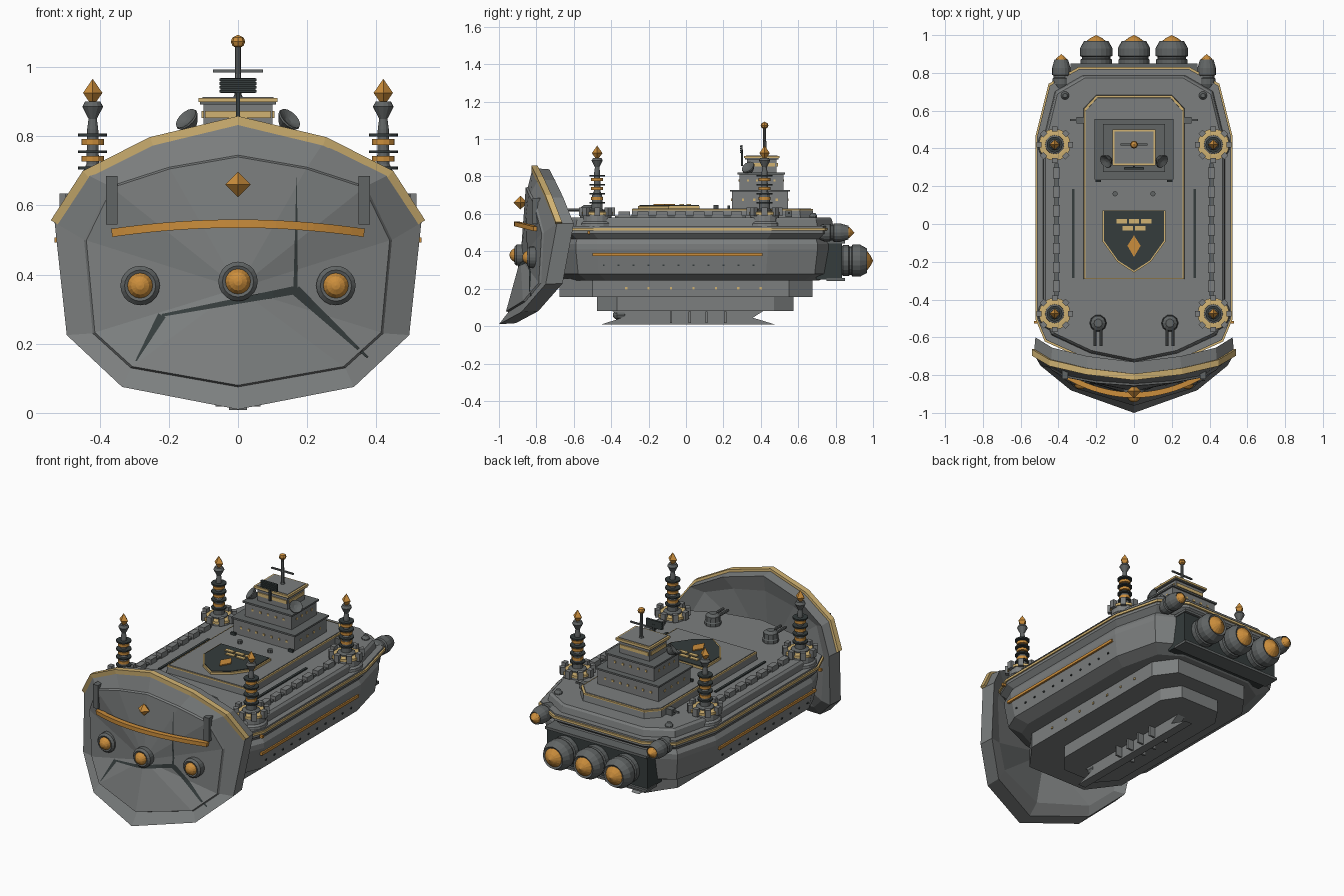
import bpy, bmesh, math
from mathutils import Vector, Matrix
from mathutils.bvhtree import BVHTree

if "Cube" in bpy.data.objects:
    bpy.data.objects.remove(bpy.data.objects["Cube"])

def material(name, rgb):
    m = bpy.data.materials.new(name)
    m.diffuse_color = (*rgb, 1)
    m.use_nodes = True
    m.node_tree.nodes["Principled BSDF"].inputs["Base Color"].default_value = m.diffuse_color
    return m

GREY = material("hull grey", (0.20, 0.21, 0.21))
MID = material("fitting grey", (0.12, 0.13, 0.13))
DARK = material("dark slate", (0.035, 0.045, 0.045))
GOLD = material("orange gold", (0.60, 0.27, 0.045))
PALE = material("pale gold", (0.64, 0.45, 0.17))

def finish(name, bm, mat):
    bmesh.ops.recalc_face_normals(bm, faces=bm.faces)
    me = bpy.data.meshes.new(name)
    bm.to_mesh(me)
    bm.free()
    me.materials.append(mat)
    ob = bpy.data.objects.new(name, me)
    bpy.context.collection.objects.link(ob)
    return ob

def loft(bm, rings):
    vs = [[bm.verts.new(p) for p in r] for r in rings]
    n = len(vs[0])
    for a, b in zip(vs, vs[1:]):
        for i in range(n):
            bm.faces.new((a[i], a[(i + 1) % n], b[(i + 1) % n], b[i]))
    bm.faces.new(vs[0][::-1])
    bm.faces.new(vs[-1])

def mirror(half):
    """Close a half outline (x >= 0) that may start or end on x = 0."""
    return half + [(-p[0], *p[1:]) for p in reversed(half) if p[0] > 0]

def slab(name, half, levels, mat):
    """Stack of scaled copies of a plan outline: levels are (z, x scale, y scale)."""
    bm = bmesh.new()
    loft(bm, [[(x * sx, y * sy, z) for x, y in mirror(half)] for z, sx, sy in levels])
    return finish(name, bm, mat)

def lathe(name, prof, n, locs, mat, along_y=False):
    """Turned profile of (radius, height), copied to every location."""
    bm = bmesh.new()
    for c in locs:
        rings = []
        for r, t in prof:
            r = max(r, 0.0005)
            ring = [(r * math.cos(a), r * math.sin(a)) for a in (2 * math.pi * i / n for i in range(n))]
            rings.append([Vector(c) + Vector((u, t, v) if along_y else (u, v, t)) for u, v in ring])
        loft(bm, rings)
    return finish(name, bm, mat)

def boxes(name, items, mat):
    """items: (centre, size, optional rotation about z)."""
    bm = bmesh.new()
    for c, s, *rot in items:
        m = Matrix.Translation(c) @ Matrix.Rotation(rot[0] if rot else 0, 4, 'Z') @ Matrix.Diagonal((*s, 1))
        bmesh.ops.create_cube(bm, size=1, matrix=m)
    return finish(name, bm, mat)

def both(items):
    return items + [((-c[0], c[1], c[2]), s, *[-a for a in r]) for c, s, *r in items]

def strip(name, pts, w, d, mat):
    """Square-section strip along points; w is height in the x-z plane, d depth in y."""
    bm = bmesh.new()
    pts = [Vector(p) for p in pts]
    rings = []
    for i, p in enumerate(pts):
        t = pts[min(i + 1, len(pts) - 1)] - pts[max(i - 1, 0)]
        side = Vector((-t.z, 0, t.x)).normalized() * w / 2
        dy = Vector((0, d / 2, 0))
        rings.append([p + side + dy, p + side - dy, p - side - dy, p - side + dy])
    loft(bm, rings)
    return finish(name, bm, mat)

# Curved bow shield: rim, inset plate ring, raised plate and solid back
rim = mirror([(0, .845, -.82), (.25, .785, -.79), (.44, .69, -.745), (.53, .55, -.69),
              (.495, .225, -.75), (.335, .075, -.88), (0, .01, -1.0)])
inner = mirror([(0, .745, -.845), (.2, .71, -.83), (.37, .655, -.80), (.445, .5, -.76),
                (.42, .23, -.775), (.31, .13, -.86), (0, .075, -.95)])
def shift(ring, s, dy):
    return [(x * s, y + dy, .4 + (z - .4) * s) for x, z, y in ring]
bm = bmesh.new()
rings = [shift(inner, 1, .10), shift(rim, .985, .09), shift(rim, 1, 0), shift(inner, 1, 0), shift(inner, .985, -.012)]
vs = [[bm.verts.new(p) for p in r] for r in rings]
for a, b in zip(vs, vs[1:]):
    for i in range(len(a)):
        j = (i + 1) % len(a)
        bm.faces.new((a[i], a[j], b[j], b[i]))
for ring, y in ((vs[0], -.78), (vs[-1], -.885)):
    c = bm.verts.new((0, y, .36))
    for i in range(len(ring)):
        bm.faces.new((ring[i], ring[(i + 1) % len(ring)], c))
bow = finish("bow_shield", bm, GREY)
tree = BVHTree.FromPolygons([v.co for v in bow.data.vertices], [p.vertices for p in bow.data.polygons])
def on_bow(x, z, off=0.0):
    hit = tree.ray_cast(Vector((x, -2, z)), Vector((0, 1, 0)))[0]
    return (x, hit.y - off, z)

top = sorted([p for p in rim if p[1] > .5])
strip("bow_gold_rim", [(x, y + .01, z) for x, z, y in top], .026, .034, PALE)
strip("bow_gold_bar", [(x, -.905 + .78 * x * x, .547 - .2 * x * x) for x in [i * .073 / 2 for i in range(-10, 11)]],
      .024, .03, GOLD)
# Dark seams in the shield, tapering to points
for k, (a, b, w0, w1) in enumerate([((.17, .68), (.166, .35), .002, .012), ((.166, .355), (-.22, .282), .024, .008),
                                    ((.166, .355), (.375, .16), .03, .006), ((-.22, .282), (-.295, .15), .024, .004)]):
    bm = bmesh.new()
    A, B = Vector(a), Vector(b)
    nrm = Vector((A.y - B.y, B.x - A.x)).normalized()
    rows = []
    for i in range(13):
        t = i / 12
        p, h = A.lerp(B, t), nrm * (w0 + (w1 - w0) * t) / 2
        rows.append([bm.verts.new(on_bow(*q, .004)) for q in (p + h, p - h)])
    for r, s in zip(rows, rows[1:]):
        bm.faces.new((r[0], r[1], s[1], s[0]))
    finish(f"bow_seam_{k}", bm, DARK)
# Bow lamps, brackets and diamond
lamps = [on_bow(x, z) for x, z in ((0, .38), (.283, .368), (-.283, .368))]
lathe("bow_lamp_rings", [(.057, .03), (.057, -.022), (.045, -.034), (.036, -.03)], 20, lamps, MID, True)
lathe("bow_lamps", [(.038, -.01), (.036, -.035), (.026, -.05), (.012, -.058), (0, -.06)], 16, lamps, GOLD, True)
boxes("bow_brackets", both([((.365, -.79, .615), (.033, .06, .14))]), MID)
lathe("bow_diamond", [(0, -.036), (.037, 0), (0, .036)], 4, [(0, -.885, .66)], GOLD)

# Main hull with stepped sides
plan = [(0, -.77), (.25, -.72), (.47, -.62), (.52, -.5), (.52, .46), (.45, .74), (.29, .83), (0, .83)]
slab("hull", plan, [(.245, .80, .86), (.28, .93, .93), (.41, .97, .95), (.44, .97, .95), (.465, .94, .94),
                    (.495, .99, .99), (.535, .99, .99)], GREY)
slab("hull_gold_trim", plan, [(.511, 1.005, 1.003), (.525, 1.005, 1.003)], PALE)
slab("upper_deck", plan, [(.53, .93, .95), (.57, .92, .94), (.582, .90, .93)], GREY)
boxes("side_gold_stripes", both([((.503, -.045, .383), (.014, .91, .016))]), GOLD)
boxes("hull_ports", both([((.493, -.44 + .08 * i, .325), (.008, .01, .008)) for i in range(11)]), DARK)
boxes("rim_lamps", both([((.52, -.52, .5), (.02, .015, .015))]), GOLD)

# Stepped belly and keel
belly = [(.20, -.675), (.33, -.5), (.33, .55), (.24, .675)]
slab("belly_upper", belly, [(.155, 1, 1), (.255, 1, 1)], GREY)
slab("belly_lower", [(.11, -.475), (.2, -.37), (.2, .47), (.13, .575)], [(.08, 1, 1), (.16, 1, 1)], GREY)
slab("keel", [(.026, -.40), (.026, .42)], [(.085, 1, 1), (.045, 1, .85), (.008, 1, 1.14)], GREY).location.y = 0
boxes("keel_fins", [((0, y, .048), (.13, .012, .06)) for y in (-.08, .02, .11, .21)], GREY)
lathe("keel_bulb", [(.01, -.04), (.03, -.02), (.03, .02), (.01, .04)], 10, [(0, -.35, .06)], MID, True)
boxes("belly_lights", both([((.331, -.32 + .12 * i, .203), (.008, .012, .012)) for i in range(7)]), PALE)

# Engines
boxes("engine_block", [((0, .765, .35), (.66, .14, .20))], DARK)
boxes("engine_frame", [((0, .80, z), (.67, .10, .015)) for z in (.25, .45)], MID)
big = [(x, 0, .35) for x in (-.2, 0, .2)]
lathe("main_nozzles", [(.06, .82), (.083, .84), (.083, .87), (.076, .875), (.076, .885), (.086, .89), (.086, .93),
                       (.065, .968), (.056, .962)], 20, big, MID, True)
lathe("main_nozzle_glow", [(.06, .95), (.052, .968), (.03, .985), (0, 1.0)], 16, big, GOLD, True)
small = [(s * .385, 0, .5) for s in (-1, 1)]
lathe("side_nozzles", [(.03, .70), (.047, .74), (.047, .77), (.041, .775), (.041, .785), (.049, .79), (.049, .825),
                       (.036, .87), (.03, .865)], 16, small, MID, True)
lathe("side_nozzle_glow", [(.035, .855), (.028, .875), (0, .90)], 12, small, GOLD, True)

# Raised platform with gold edge
deck = [(.265, -.29), (.265, .61), (.20, .68)]
slab("platform", deck, [(.575, 1.01, 1.005), (.622, .995, .995)], GREY)
slab("platform_gold_edge", deck, [(.618, 1, 1), (.626, 1, 1)], PALE)
slab("platform_top", deck, [(.62, .97, .985), (.63, .965, .982)], GREY)
boxes("deck_slits", both([((.322, -.05, .585), (.014, .47, .008))]), DARK)
boxes("battlements", both([((.41, -.33 + .1 * i, .592), (.035, .06, .04)) for i in range(7)]), GREY)
boxes("battlement_walls", both([((.41, -.03, .582), (.02, .7, .02))]), MID)

# Emblem plate set in the platform
crest = [(.16, .07), (.16, -.09), (.085, -.195), (0, -.25)]
slab("crest_border", crest, [(.628, 1.04, 1.03), (.643, 1.04, 1.03)], PALE)
slab("crest_field", crest, [(.64, .99, .99), (.647, .99, .99)], DARK)
boxes("crest_bricks", [((x, .015, .648), (.055, .023, .008)) for x in (-.065, 0, .065)]
      + [((x, -.022, .648), (.055, .023, .008)) for x in (-.034, .034)], PALE)
slab("crest_diamond", [(0, -.06), (.035, -.115), (0, -.175)], [(.645, 1, 1), (.653, 1, 1)], GOLD)

# Command superstructure
for k, (w, y0, y1, z0, z1) in enumerate([(.2, .245, .545, .625, .728), (.153, .285, .52, .728, .82), (.1, .325, .485, .82, .9)]):
    yc, d = (y0 + y1) / 2, y1 - y0
    boxes(f"command_tier_{k}", [((0, yc, (z0 + z1) / 2), (2 * w, d, z1 - z0))], GREY)
    boxes(f"command_ledge_{k}", [((0, yc, z1 - .004), (2 * w + .02, d + .02, .01))], MID)
    if k < 2:
        n = 7 - 2 * k
        boxes(f"command_windows_{k}", [((-w + 2 * w * (i + 1) / (n + 1), yc, z0 + .05), (.012, d + .008, .012)) for i in range(n)]
              + [((0, y0 + d * (i + 1) / 5, z0 + .05), (2 * w + .008, .012, .012)) for i in range(4)], PALE)
boxes("bridge_windows", [((0, .405, .863), (.19, .172, .02)), ((0, .405, .863), (.212, .14, .02))], PALE)
boxes("bridge_gold_roof", [((0, .405, .904), (.228, .19, .012))], PALE)
boxes("bridge_roof_panel", [((0, .405, .909), (.205, .168, .008))], GREY)
boxes("radar_panel", [((0, .294, .93 + .011 * i), (.108, .012, .008)) for i in range(4)]
      + [((0, .30, .946), (.1, .006, .044)), ((0, .30, .9), (.012, .012, .09))], DARK)
lathe("mast", [(.02, .90), (.01, .92), (.008, 1.07)], 8, [(0, .42, 0)], MID)
boxes("mast_crossbar", [((0, .42, .988), (.145, .01, .008))], MID)
lathe("mast_ball", [(0, -.02), (.016, -.012), (.021, 0), (.016, .012), (0, .02)], 8, [(0, .42, 1.073)], GOLD)
for s, side in ((-1, "left"), (1, "right")):
    ob = lathe(f"dish_{side}", [(.008, -.03), (.02, -.02), (.038, .005), (.036, .01), (.01, 0)], 14, [(0, 0, 0)], MID)
    ob.location, ob.rotation_euler = (s * .145, .335, .845), (.5, s * .75, 0)

# Corner towers
spots = [(sx * .42, y, 0) for sx in (-1, 1) for y in (.42, -.475)]
lathe("tower_bases", [(.092, .515), (.088, .55), (.078, .56), (.076, .605)], 16, spots, GREY)
lathe("tower_gold_rings", [(.084, .595), (.084, .61), (.06, .612)], 16, spots, PALE)
teeth = [((c[0] + .083 * math.cos(a), c[1] + .083 * math.sin(a), .612), (.026, .03, .045), a)
         for c in spots for a in (math.pi / 4 * i for i in range(8))]
boxes("tower_teeth", teeth, GREY)
lathe("tower_stems", [(.052, .60), (.05, .618), (.03, .625), (.027, .70), (.018, .72), (.016, .82), (.012, .85),
                      (.03, .885), (.022, .90), (.01, .90)], 12, spots, MID)
for k, z in enumerate((.66, .708, .755, .803)):
    lathe(f"tower_discs_{k}", [(.042, z - .004), (.042, z + .004)], 12, spots, DARK)
for k, z in enumerate((.682, .735, .783)):
    lathe(f"tower_gold_bands_{k}", [(.032, z - .008), (.032, z + .008)], 12, spots, GOLD)
lathe("tower_diamonds", [(0, .885), (.028, .925), (0, .965)], 4, spots, GOLD)

# Deck guns and small fittings
guns = [(s * .19, -.525, 0) for s in (-1, 1)]
lathe("gun_turrets", [(.045, .575), (.045, .60), (.042, .605), (.04, .635), (.022, .648)], 10, guns, MID)
lathe("gun_barrels", [(.008, -.12), (.008, 0)], 8, [(g[0] + d, g[1], .622) for g in guns for d in (-.016, .016)], MID, True)
lathe("stern_domes", [(.022, .55), (.022, .59), (.012, .605)], 10, [(s * .365, .68, 0) for s in (-1, 1)], MID)
boxes("side_guns", both([((.285, .55, .60), (.04, .035, .035)), ((.315, .55, .605), (.05, .01, .01))]), MID)
lathe("deck_bollards", [(.014, .625), (.014, .648)], 8, [(s * .1, .16, 0) for s in (-1, 1)], MID)
boxes("deck_rails", both([((.19, .228, .635), (.03, .012, .02))]), DARK)
